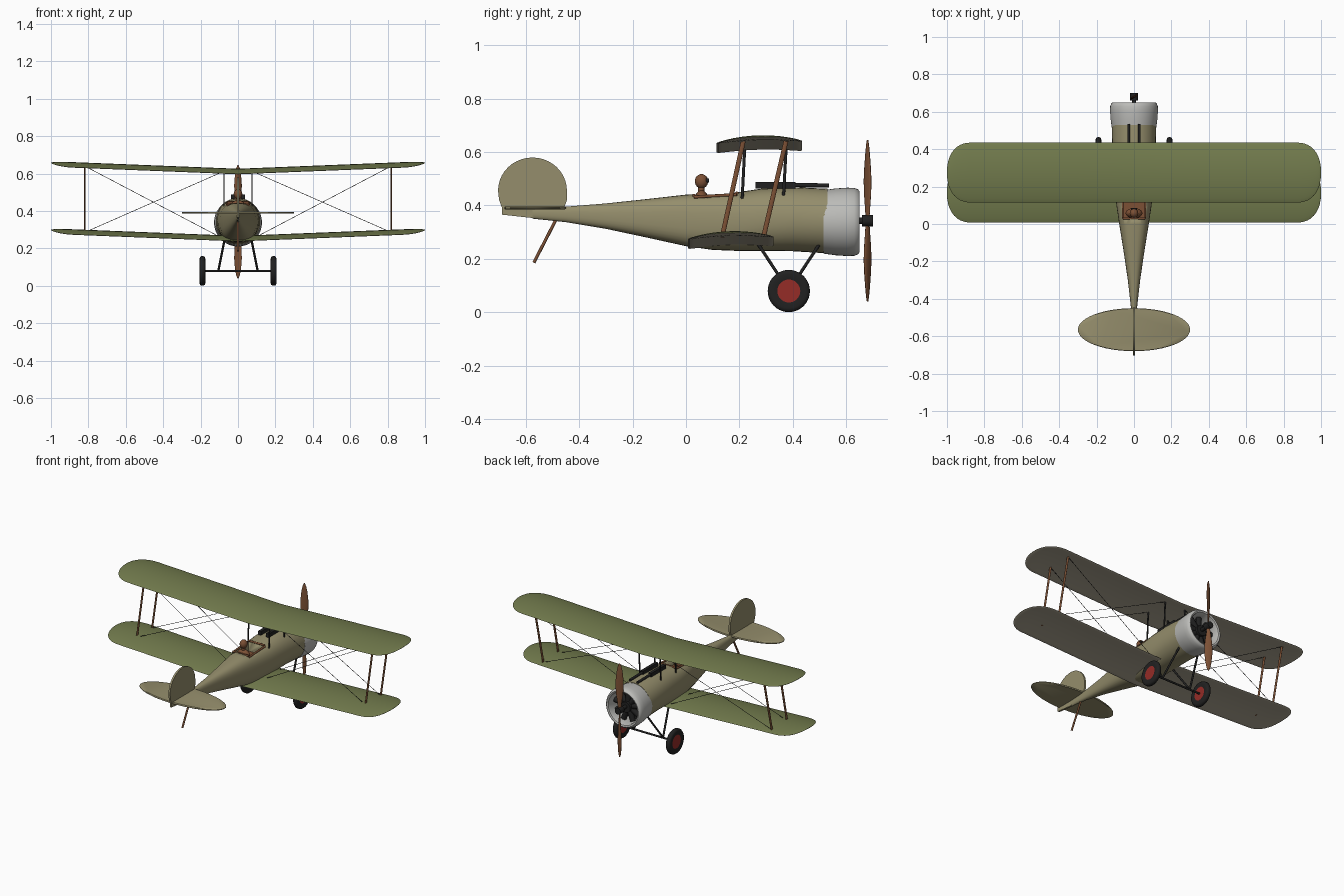
import bpy, bmesh, math
from math import sin, cos, pi
from mathutils import Vector, Matrix

if "Cube" in bpy.data.objects:
    bpy.data.objects.remove(bpy.data.objects["Cube"])


def mat(name, *rgb):
    m = bpy.data.materials.new(name)
    m.diffuse_color = (*rgb, 1)
    m.use_nodes = True
    m.node_tree.nodes["Principled BSDF"].inputs["Base Color"].default_value = m.diffuse_color
    return m


GREEN = mat("olive", 0.17, 0.2, 0.075)
CREAM = mat("underside", 0.42, 0.38, 0.29)
TAN = mat("linen", 0.3, 0.27, 0.15)
GREY = mat("metal", 0.5, 0.5, 0.48)
WOOD = mat("wood", 0.2, 0.08, 0.035)
BLACK = mat("black", 0.015, 0.015, 0.015)
RED = mat("red", 0.3, 0.025, 0.02)


def finish(name, bm, m, angle=40):
    bmesh.ops.recalc_face_normals(bm, faces=bm.faces)
    me = bpy.data.meshes.new(name)
    bm.to_mesh(me)
    bm.free()
    if m:
        me.materials.append(m)
    o = bpy.data.objects.new(name, me)
    bpy.context.collection.objects.link(o)
    bpy.ops.object.select_all(action='DESELECT')
    o.select_set(True)
    bpy.context.view_layer.objects.active = o
    bpy.ops.object.shade_smooth_by_angle(angle=math.radians(angle))
    return o


def loft(name, rings, m, closed=False, angle=40):
    bm = bmesh.new()
    vs = [[bm.verts.new(p) for p in r] for r in rings]
    n = len(vs[0])
    for a, b in zip(vs, vs[1:] + ([vs[0]] if closed else [])):
        for i in range(n):
            j = (i + 1) % n
            bm.faces.new((a[i], a[j], b[j], b[i]))
    if not closed:
        bm.faces.new(vs[0])
        bm.faces.new(vs[-1])
    return finish(name, bm, m, angle)


def rod(name, a, b, r, m, wide=1, sides=10, r2=None):
    # cylinder from a to b, stretched along y by "wide"
    a, b = Vector(a), Vector(b)
    bm = bmesh.new()
    bmesh.ops.create_cone(bm, cap_ends=True, segments=sides, radius1=r,
                          radius2=r if r2 is None else r2, depth=(b - a).length)
    rot = (b - a).to_track_quat('Z', 'Y').to_matrix().to_4x4()
    bm.transform(Matrix.Diagonal((1, wide, 1, 1)) @ rot)
    bm.transform(Matrix.Translation((a + b) / 2))
    if wide != 1:  # keep the ends on their points after stretching
        k = (b.y - a.y) * (1 - wide) / (b.z - a.z)
        for v in bm.verts:
            v.co.y += k * (v.co.z - (a.z + b.z) / 2)
    return finish(name, bm, m)


def box(name, c, size, m):
    bm = bmesh.new()
    bmesh.ops.create_cube(bm, size=1)
    bm.transform(Matrix.Translation(c) @ Matrix.Diagonal((*size, 1)))
    return finish(name, bm, m)


def ball(name, c, size, m):
    bm = bmesh.new()
    bmesh.ops.create_uvsphere(bm, u_segments=20, v_segments=12, radius=1)
    bm.transform(Matrix.Translation(c) @ Matrix.Diagonal((*size, 1)))
    return finish(name, bm, m, 60)


def lathe(name, profile, c, axis, m, n=40):
    # profile of (radius, offset along axis)
    rings = []
    for r, d in profile:
        ang = [2 * pi * i / n for i in range(n)]
        if axis == 'y':
            rings.append([(c[0] + r * cos(t), c[1] + d, c[2] + r * sin(t)) for t in ang])
        else:
            rings.append([(c[0] + d, c[1] + r * cos(t), c[2] + r * sin(t)) for t in ang])
    return loft(name, rings, m, True)


# wings: cambered section, rounded tips, slight dihedral
def wing(name, y0, z0):
    half = [0, 0.3, 0.6, 0.87] + [0.87 + 0.13 * sin(pi / 2 * i / 10) for i in range(1, 10)] + [0.9995]
    us = [0.5 - 0.5 * cos(pi * i / 12) for i in range(13)]
    loop = [(u, 1) for u in us] + [(u, -1) for u in us[-2:0:-1]]
    rings = []
    for x in [-h for h in half[:0:-1]] + half:
        t = max(0, (abs(x) - 0.87) / 0.13)
        s = (1 - t ** 2.3) ** (1 / 2.3)
        ring = []
        for u0, side in loop:
            u = 0.5 + (u0 - 0.5) * s
            th = (0.0075 * max(0, sin(pi * u0)) ** 0.6 + 0.001) * s
            ring.append((x, y0 + 0.32 * u,
                         z0 + 0.04 * abs(x) + 0.008 * u + 0.064 * u * (1 - u) + side * th))
        rings.append(ring)
    o = loft(name, rings, GREEN, angle=50)
    o.data.materials.append(CREAM)
    for p in o.data.polygons:
        if p.normal.z < -0.3:
            p.material_index = 1


wing("upper_wing", 0.115, 0.597)
wing("lower_wing", 0.008, 0.238)

# fuselage: (y, half width, bottom, top, squareness)
stations = [(-0.575, 0.007, 0.35, 0.39, 2.2), (-0.45, 0.016, 0.337, 0.395, 2.4),
            (-0.3, 0.033, 0.312, 0.407, 2.6), (-0.15, 0.055, 0.28, 0.423, 2.7),
            (0, 0.079, 0.247, 0.44, 2.8), (0.1, 0.094, 0.233, 0.446, 2.7),
            (0.2, 0.104, 0.229, 0.45, 2.5), (0.28, 0.11, 0.229, 0.462, 2.3),
            (0.4, 0.116, 0.228, 0.468, 2.1), (0.53, 0.119, 0.22, 0.462, 2)]
rings = []
for y, w, lo, hi, e in stations:
    ring = []
    for i in range(32):
        c, s = cos(2 * pi * i / 32), sin(2 * pi * i / 32)
        ring.append((w * math.copysign(abs(c) ** (2 / e), c), y,
                     (lo + hi) / 2 + (hi - lo) / 2 * math.copysign(abs(s) ** (2 / e), s)))
    rings.append(ring)
body = loft("fuselage", rings, TAN)

# cockpit opening with padded rim, seat and pilot
cut = box("cockpit_cutter", (0, 0.11, 0.44), (0.116, 0.16, 0.14), WOOD)
cut.hide_render = True
cut.hide_viewport = True
b = body.modifiers.new("cockpit", 'BOOLEAN')
b.object = cut
b.solver = 'EXACT'
box("cockpit_floor", (0, 0.11, 0.375), (0.114, 0.158, 0.008), WOOD)
for s in (-1, 1):
    rod("cockpit_side_rim", (s * 0.058, 0.03, 0.431), (s * 0.06, 0.19, 0.44), 0.006, WOOD)
for y, z in ((0.03, 0.437), (0.19, 0.446)):
    rod("cockpit_end_rim", (-0.058, y, z), (0.058, y, z), 0.006, WOOD)
ball("pilot_body", (0, 0.058, 0.415), (0.045, 0.027, 0.042), WOOD)
ball("pilot_head", (0, 0.058, 0.49), (0.023, 0.025, 0.027), WOOD)
rod("pilot_neck", (0, 0.057, 0.445), (0, 0.057, 0.475), 0.012, WOOD)
for s in (-1, 1):
    rod("goggle_lens", (s * 0.009, 0.075, 0.493), (s * 0.009, 0.086, 0.493), 0.008, BLACK)

# cowling and radial engine
lathe("cowling", [(0.119, 0.515), (0.125, 0.56), (0.128, 0.605), (0.127, 0.63), (0.122, 0.644),
                  (0.114, 0.65), (0.105, 0.646), (0.101, 0.635), (0.101, 0.53), (0.11, 0.515)],
      (0, 0, 0.338), 'y', GREY, 48)
rod("engine_bulkhead", (0, 0.53, 0.338), (0, 0.545, 0.338), 0.104, BLACK, sides=40)
rod("crankcase", (0, 0.54, 0.338), (0, 0.62, 0.338), 0.034, BLACK, sides=24)
for i in range(9):
    t = 2 * pi * i / 9 + pi / 2
    rod("engine_cylinder", (0.02 * cos(t), 0.59, 0.338 + 0.02 * sin(t)),
        (0.096 * cos(t), 0.59, 0.338 + 0.096 * sin(t)), 0.017, BLACK)

# propeller
rod("propeller_shaft", (0, 0.6, 0.342), (0, 0.67, 0.342), 0.012, BLACK)
rod("propeller_hub", (0, 0.66, 0.342), (0, 0.7, 0.342), 0.021, BLACK, sides=20)
for s in (-1, 1):
    rings = []
    for r, w, tw in ((0.01, 0.009, 0.9), (0.05, 0.013, 0.8), (0.1, 0.02, 0.68), (0.15, 0.024, 0.6),
                     (0.2, 0.023, 0.5), (0.25, 0.018, 0.42), (0.285, 0.011, 0.36), (0.303, 0.003, 0.33)):
        ring = []
        for i in range(14):
            t = 2 * pi * i / 14
            a, d = w * cos(t), (0.002 + 0.2 * w) * sin(t)
            ring.append((s * (a * cos(tw) - d * sin(tw)), 0.68 + a * sin(tw) + d * cos(tw), 0.342 + s * r))
        rings.append(ring)
    loft("propeller_blade", rings, WOOD)

# tail: elliptical tailplane, rounded fin, skid
loft("tailplane", [[(k * 0.3 * cos(2 * pi * i / 48), -0.565 + k * 0.115 * sin(2 * pi * i / 48), z)
                    for i in range(48)] for k, z in ((0.98, 0.385), (1, 0.388), (1, 0.392), (0.98, 0.395))], TAN)
fin = [(-0.575 + 0.129 * cos(t), 0.455 + 0.124 * sin(t)) for t in [pi * i / 20 for i in range(21)]]
fin += [(-0.7, 0.42), (-0.69, 0.393), (-0.69, 0.365), (-0.57, 0.352), (-0.46, 0.38), (-0.446, 0.42)]
loft("fin_and_rudder", [[(x, y, z) for y, z in fin] for x in (-0.006, 0.006)], TAN)
rod("tail_skid", (0, -0.485, 0.35), (0, -0.57, 0.185), 0.006, WOOD)

# struts, bracing wires, undercarriage, guns on both sides
for s in (-1, 1):
    for yl, yu in ((0.135, 0.215), (0.29, 0.375)):
        rod("wing_strut", (s * 0.82, yl, 0.28), (s * 0.82, yu, 0.642), 0.004, WOOD, wide=2.2)
        rod("landing_wire", (s * 0.82, yl, 0.285), (s * 0.08, yu, 0.61), 0.0014, BLACK, sides=6)
        rod("flying_wire", (s * 0.82, yu, 0.64), (s * 0.09, yl, 0.257), 0.0014, BLACK, sides=6)
    for y, z in ((0.21, 0.42), (0.365, 0.43)):
        rod("cabane_strut", (s * 0.075, y, z), (s * 0.075, y + 0.01, 0.615), 0.004, BLACK, wide=1.4)
    for y in (0.27, 0.5):
        rod("undercarriage_strut", (s * 0.07, y, 0.255), (s * 0.105, 0.385, 0.08), 0.006, BLACK)
    lathe("tyre", [(0.043, -0.012), (0.064, -0.016), (0.074, -0.013), (0.079, -0.006), (0.079, 0.006),
                   (0.074, 0.013), (0.064, 0.016), (0.043, 0.012)], (s * 0.19, 0.385, 0.079), 'x', BLACK)
    rod("wheel_hub", (s * 0.178, 0.385, 0.079), (s * 0.202, 0.385, 0.079), 0.044, RED, sides=32)
    rod("gun_barrel", (s * 0.028, 0.4, 0.476), (s * 0.028, 0.535, 0.474), 0.008, BLACK, sides=14)
    box("gun_breech", (s * 0.028, 0.335, 0.475), (0.02, 0.15, 0.024), BLACK)
rod("axle", (-0.19, 0.385, 0.079), (0.19, 0.385, 0.079), 0.006, BLACK)
